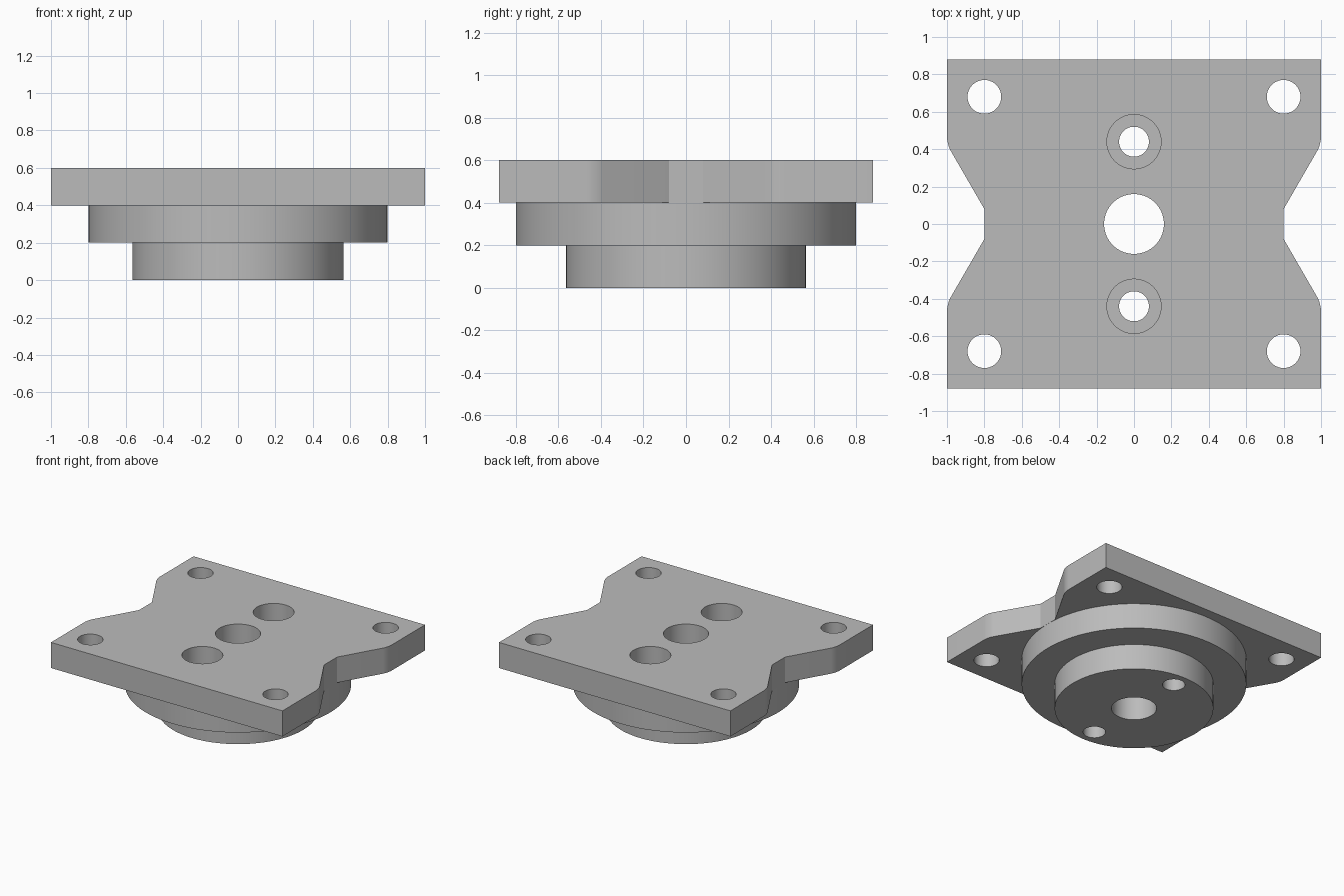
import bpy
import bmesh
from math import radians

if "Cube" in bpy.data.objects:
    bpy.data.objects.remove(bpy.data.objects["Cube"], do_unlink=True)

# Single grey metal
metal = bpy.data.materials.new("grey_metal")
metal.use_nodes = True
grey = (0.5, 0.5, 0.5, 1)
metal.diffuse_color = grey
metal.node_tree.nodes["Principled BSDF"].inputs["Base Color"].default_value = grey


def add_object(name, bm):
    bmesh.ops.recalc_face_normals(bm, faces=bm.faces)
    mesh = bpy.data.meshes.new(name)
    bm.to_mesh(mesh)
    bm.free()
    mesh.materials.append(metal)
    obj = bpy.data.objects.new(name, mesh)
    bpy.context.collection.objects.link(obj)
    return obj


def cylinder(name, radius, bottom, top, x=0, y=0, sides=64):
    bm = bmesh.new()
    bmesh.ops.create_cone(bm, cap_ends=True, segments=sides, radius1=radius,
                          radius2=radius, depth=top - bottom)
    # Half a step of turn keeps corners off the plate's waist faces
    for v in bm.verts:
        v.co.z += (top + bottom) / 2
    obj = add_object(name, bm)
    obj.rotation_euler.z = radians(180 / sides)
    obj.location = (x, y, 0)
    return obj


def combine(body, tool, operation):
    mod = body.modifiers.new(operation.lower(), "BOOLEAN")
    mod.operation = operation
    mod.solver = "EXACT"
    mod.object = tool
    tool.hide_render = True
    bpy.context.view_layer.objects.active = body
    bpy.ops.object.modifier_apply(modifier=mod.name)
    bpy.data.objects.remove(tool, do_unlink=True)


# Waisted plate: one quarter outline mirrored round
quarter = [(0.8, 0.08), (1, 0.426), (1, 0.88)]
right = [(x, -y) for x, y in reversed(quarter)] + quarter
outline = right + [(-x, -y) for x, y in right]
bm = bmesh.new()
face = bm.faces.new([bm.verts.new((x, y, 0.4)) for x, y in outline])
new = bmesh.ops.extrude_face_region(bm, geom=[face])["geom"]
bmesh.ops.translate(bm, vec=(0, 0, 0.2),
                    verts=[g for g in new if isinstance(g, bmesh.types.BMVert)])
# Rounded shoulders where the waist meets the straight sides
shoulders = [e for e in bm.edges
             if all(abs(abs(v.co.y) - 0.426) < 0.001 for v in e.verts)
             and abs(e.verts[0].co.z - e.verts[1].co.z) > 0.1]
bmesh.ops.bevel(bm, geom=shoulders, offset=0.04, segments=6, profile=0.5,
                affect="EDGES")
body = add_object("mounting_flange", bm)

# Stepped round boss below
combine(body, cylinder("collar", 0.8, 0.2, 0.5, sides=96), "UNION")
combine(body, cylinder("spigot", 0.565, 0, 0.3, sides=96), "UNION")

# Centre bore, counterbored screw holes, corner holes
combine(body, cylinder("bore_cutter", 0.16, -0.1, 0.7), "DIFFERENCE")
for sy in (-1, 1):
    y = 0.44 * sy
    combine(body, cylinder("screw_cutter", 0.08, -0.1, 0.7, y=y), "DIFFERENCE")
    combine(body, cylinder("head_cutter", 0.145, 0.35, 0.7, y=y), "DIFFERENCE")
    for sx in (-1, 1):
        corner = cylinder("corner_cutter", 0.09, 0.3, 0.7, 0.8 * sx, 0.68 * sy)
        combine(body, corner, "DIFFERENCE")

# Smooth round walls, sharp rims
bpy.ops.object.select_all(action="DESELECT")
body.select_set(True)
bpy.context.view_layer.objects.active = body
bpy.ops.object.shade_smooth_by_angle(angle=radians(25))
